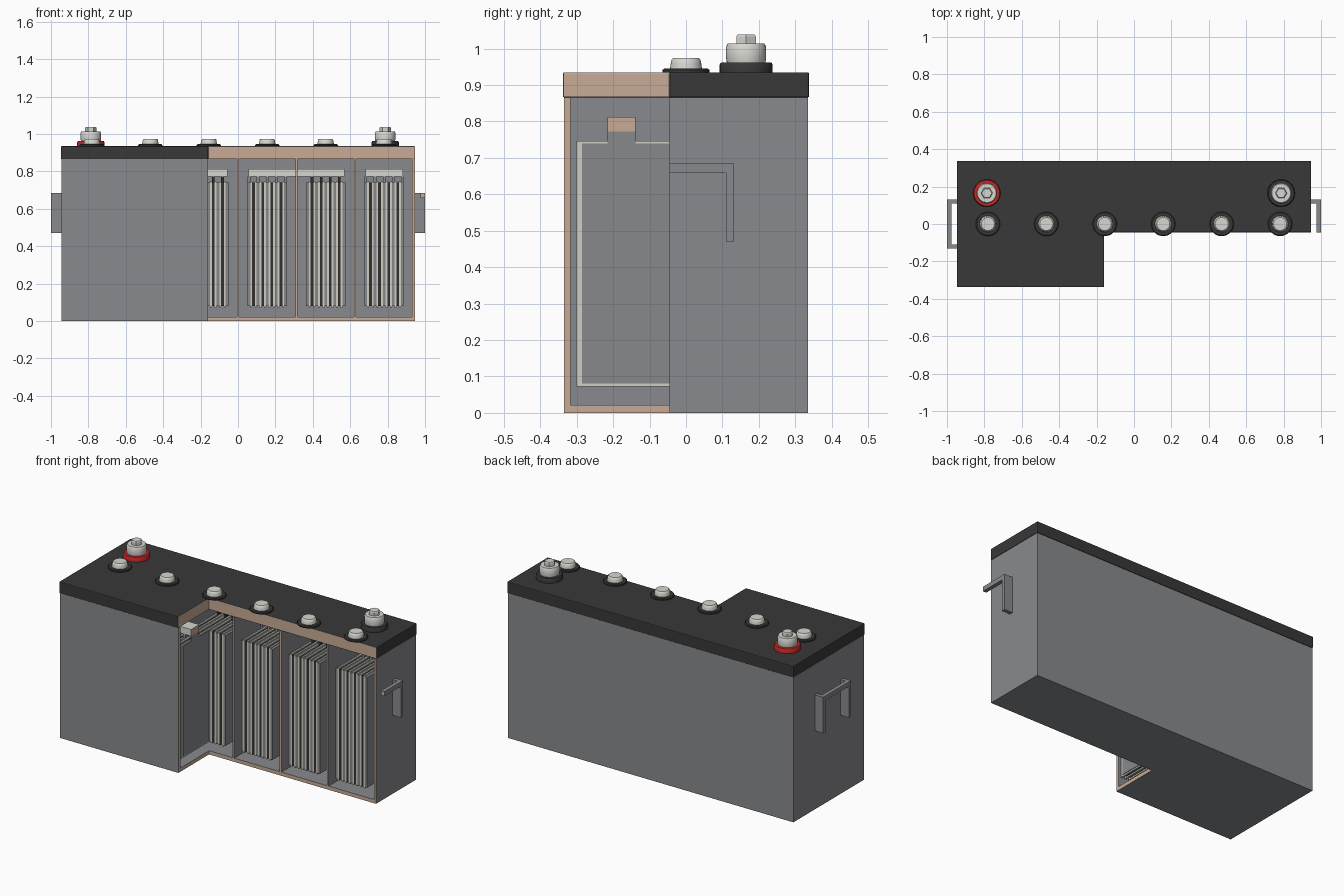
import bpy, bmesh, math

if "Cube" in bpy.data.objects:
    bpy.data.objects.remove(bpy.data.objects["Cube"])


def material(name, r, g, b):
    m = bpy.data.materials.new(name)
    m.use_nodes = True
    m.diffuse_color = (r, g, b, 1)
    bsdf = next(n for n in m.node_tree.nodes if n.type == 'BSDF_PRINCIPLED')
    bsdf.inputs["Base Color"].default_value = (r, g, b, 1)
    return m


GREY = material("case grey", .25, .255, .27)
BLACK = material("lid black", .04, .04, .04)
TAN = material("cut face tan", .58, .41, .31)
CREAM = material("separator cream", .62, .62, .55)
DARK = material("positive plate dark", .035, .03, .03)
LEAD = material("negative plate grey", .24, .25, .26)
METAL = material("light metal", .68, .68, .64)
RED = material("red", .55, .02, .02)

# The corner with x > CUT_X and y < CUT_Y is cut away
CUT_X, CUT_Y = -.16, -.045


def outline(x0, x1, y0, y1):
    """Footprint of a rectangle after removing the cutaway corner."""
    if x1 > CUT_X and y0 < CUT_Y:
        if x0 >= CUT_X:
            if y1 <= CUT_Y:
                return []
            y0 = CUT_Y
        elif y1 <= CUT_Y:
            x1 = CUT_X
        else:
            return [(x0, y0), (CUT_X, y0), (CUT_X, CUT_Y), (x1, CUT_Y), (x1, y1), (x0, y1)]
    return [(x0, y0), (x1, y0), (x1, y1), (x0, y1)]


def block(bm, x, y, z):
    """Add a box minus the cutaway; section faces get material slot 1."""
    pts = outline(*x, *y)
    if not pts:
        return
    low = [bm.verts.new((a, b, z[0])) for a, b in pts]
    top = [bm.verts.new((a, b, z[1])) for a, b in pts]
    bm.faces.new(top)
    bm.faces.new(low[::-1])
    for i in range(len(pts)):
        j = (i + 1) % len(pts)
        f = bm.faces.new((low[i], low[j], top[j], top[i]))
        (ax, ay), (bx, by) = pts[i], pts[j]
        on_x = ax == bx == CUT_X and min(ay, by) < CUT_Y
        on_y = ay == by == CUT_Y and max(ax, bx) > CUT_X
        f.material_index = int(on_x or on_y)


def finish(name, bm, *mats):
    me = bpy.data.meshes.new(name)
    bm.normal_update()
    bm.to_mesh(me)
    bm.free()
    for m in mats:
        me.materials.append(m)
    ob = bpy.data.objects.new(name, me)
    bpy.context.collection.objects.link(ob)
    return ob


def blocks(name, boxes, mat, cut=TAN):
    bm = bmesh.new()
    for b in boxes:
        block(bm, *b)
    if not bm.verts:
        bm.free()
        return None
    return finish(name, bm, mat, cut)


def lathe(name, profile, x, y, mat, segs=32):
    """Turn a (radius, height) profile around a vertical axis."""
    bm = bmesh.new()
    rings = [[bm.verts.new((x + r * math.cos(t), y + r * math.sin(t), z))
              for t in (2 * math.pi * k / segs for k in range(segs))]
             for r, z in profile]
    for a, b in zip(rings, rings[1:]):
        for k in range(segs):
            n = (k + 1) % segs
            bm.faces.new((a[k], a[n], b[n], b[k]))
    bm.faces.new(rings[0][::-1])
    bm.faces.new(rings[-1])
    ob = finish(name, bm, mat)
    if segs > 8:
        bpy.ops.object.select_all(action='DESELECT')
        bpy.context.view_layer.objects.active = ob
        ob.select_set(True)
        bpy.ops.object.shade_smooth_by_angle(angle=math.radians(35))
    return ob


# Case: floor, four walls and cell dividers
W, D, WALL, FLOOR, RIM, TOP = .945, .335, .015, .022, .866, .935
IN_X, IN_Y = W - WALL, D - .018
PITCH = .3125
walls_z = (FLOOR, RIM)
shell = [((-W, W), (-D, D), (0, FLOOR)),
         ((-W, W), (-D, -IN_Y), walls_z), ((-W, W), (IN_Y, D), walls_z),
         ((-W, -IN_X), (-IN_Y, IN_Y), walls_z), ((IN_X, W), (-IN_Y, IN_Y), walls_z)]
for i in range(-2, 3):
    shell.append(((i * PITCH - .006, i * PITCH + .006), (-IN_Y, IN_Y), walls_z))
blocks("case", shell, GREY)

# Solid lid with softened edges
lid = blocks("lid", [((-.947, .947), (-.338, .338), (RIM, TOP))], BLACK)
bevel = lid.modifiers.new("soft edges", 'BEVEL')
bevel.width = .004
bevel.segments = 2

# Plate packs: alternating plates with separators between, tabs on top
PLATE, SEP = .0145, .0099
TAB_Y = (.138, .215)


def mirror_y(span, side):
    return tuple(sorted(side * v for v in span))


for cell in range(6):
    centre = (cell - 2.5) * PITCH
    start = centre - (9 * PLATE + 8 * SEP) / 2
    negative, positive, separators = [], [], []
    dark_side = 1 if cell % 2 == 0 else -1
    for k in range(9):
        x0 = start + k * (PLATE + SEP)
        span = (x0, x0 + PLATE)
        group, side = (positive, dark_side) if k % 2 else (negative, -dark_side)
        group.append((span, (-.285, .285), (.08, .74)))
        group.append((span, mirror_y(TAB_Y, side), (.74, .772)))
        if k < 8:
            separators.append(((x0 + PLATE, x0 + PLATE + SEP), (-.3, .3), (.072, .747)))
    n = str(cell + 1)
    blocks("negative_plates_" + n, negative, LEAD, LEAD)
    blocks("positive_plates_" + n, positive, DARK, DARK)
    blocks("separators_" + n, separators, CREAM, CREAM)

# Straps joining the tabs of neighbouring cells
STRAP_Z, HALF = (.772, .812), .1
for name, side, groups in (("rear_strap", 1, ((0, 0), (1, 2), (3, 4), (5, 5))),
                           ("front_strap", -1, ((0, 1), (2, 3), (4, 5)))):
    for first, last in groups:
        span = ((first - 2.5) * PITCH - HALF, (last - 2.5) * PITCH + HALF)
        blocks(name + "_" + str(first + 1),
               [(span, mirror_y(TAB_Y, side), STRAP_Z)], METAL)

# Carrying handles: two upright fins and a grip bar on each end
for name, s in (("left_handle", 1), ("right_handle", -1)):
    fin, bar = mirror_y((W, 1), s), mirror_y((.977, 1), s)
    blocks(name, [(fin, (.11, .132), (.47, .685)),
                  (fin, (-.132, -.11), (.47, .685)),
                  (bar, (-.11, .11), (.658, .685))], GREY)

# Vent caps, one above each cell
for cell in range(6):
    x = (cell - 2.5) * PITCH
    n = str(cell + 1)
    lathe("vent_ring_" + n, [(.065, TOP), (.065, .941), (.06, .945)], x, 0, BLACK)
    lathe("vent_cap_" + n, [(.044, .945), (.042, .958), (.04, .969), (.035, .974)],
          x, 0, METAL)

# Terminals: coloured base, round post and hexagonal bolt
for name, x, colour in (("positive", -.787, RED), ("negative", .787, BLACK)):
    lathe(name + "_terminal_base", [(.073, TOP), (.073, .956), (.069, .962)], x, .165, colour)
    lathe(name + "_terminal_post",
          [(.053, .962), (.055, .975), (.055, 1.005), (.05, 1.014)], x, .165, METAL)
    lathe(name + "_terminal_bolt", [(.031, 1.014), (.031, 1.033), (.027, 1.038)],
          x, .165, METAL, 6)
